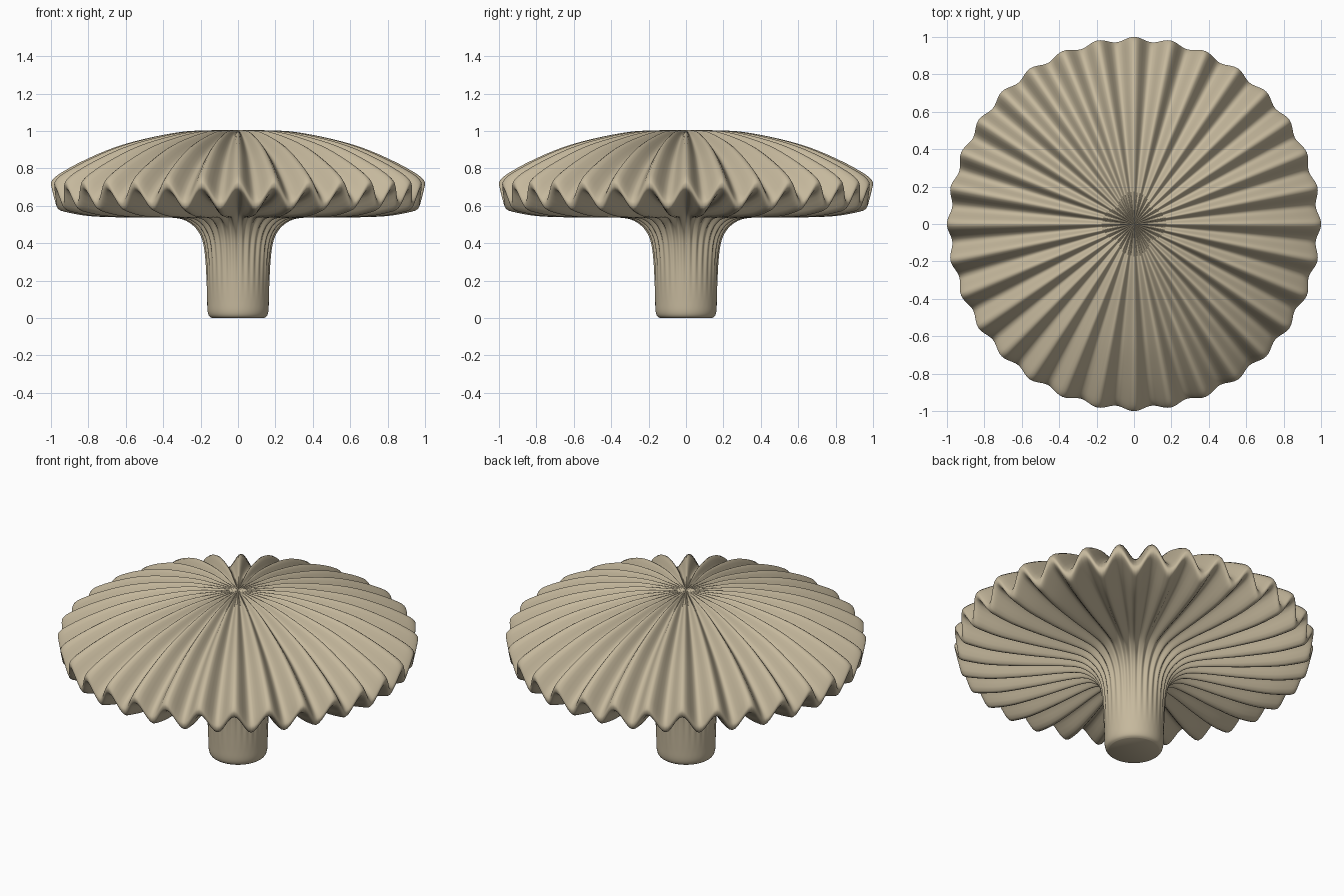
import bpy, bmesh, math

if "Cube" in bpy.data.objects:
    bpy.data.objects.remove(bpy.data.objects["Cube"])

RIBS, PER_RIB, STEPS = 32, 12, 4

# Profile from cap top to stem base: radius, height, radial wave, vertical wave
PROFILE = [
    (0.03, 1.004, 0, .002), (0.15, .996, 0, .008), (0.30, .979, 0, .017),
    (0.50, .930, 0, .028), (0.67, .872, 0, .037), (0.83, .792, .004, .046),
    (0.94, .722, .010, .052), (0.98, .685, .012, .054), (0.988, .660, .012, .054),
    (0.975, .635, .012, .054), (0.93, .617, .010, .051), (0.80, .590, .004, .045),
    (0.60, .571, 0, .033), (0.42, .561, 0, .022), (0.31, .546, -.006, .014),
    (0.25, .515, -.009, .007), (0.21, .470, -.007, .002), (0.185, .41, -.005, 0),
    (0.173, .32, -.003, 0), (0.168, .20, -.001, 0), (0.165, .10, 0, 0),
    (0.163, .04, 0, 0), (0.155, .012, 0, 0), (0.140, 0, 0, 0),
]


def smooth(points):
    """Catmull-Rom interpolation through the profile."""
    out = []
    for i in range(len(points) - 1):
        a, b, c, d = (points[min(max(i + k, 0), len(points) - 1)] for k in (-1, 0, 1, 2))
        for s in range(STEPS):
            t = s / STEPS
            out.append([.5 * (2 * q + (r - p) * t + (2 * p - 5 * q + 4 * r - w) * t * t
                              + (3 * q - p - 3 * r + w) * t ** 3)
                        for p, q, r, w in zip(a, b, c, d)])
    out.append(list(points[-1]))
    return out


# Fluted mushroom: corrugated cap flowing into the stem
bm = bmesh.new()
n = RIBS * PER_RIB
rings = []
for r, z, dr, dz in smooth(PROFILE):
    ring = []
    for i in range(n):
        a = 2 * math.pi * i / n
        w = math.cos(RIBS * a)
        rad = r + dr * w
        ring.append(bm.verts.new((rad * math.cos(a), rad * math.sin(a), max(0, z + dz * w))))
    rings.append(ring)
for up, lo in zip(rings, rings[1:]):
    for i in range(n):
        j = (i + 1) % n
        bm.faces.new((up[i], lo[i], lo[j], up[j]))
top = bm.verts.new((0, 0, 1.005))
base = bm.verts.new((0, 0, 0))
for i in range(n):
    j = (i + 1) % n
    bm.faces.new((top, rings[0][i], rings[0][j]))
    bm.faces.new((base, rings[-1][j], rings[-1][i]))
bmesh.ops.recalc_face_normals(bm, faces=bm.faces)

mesh = bpy.data.meshes.new("fluted_mushroom")
bm.to_mesh(mesh)
bm.free()
obj = bpy.data.objects.new("fluted_mushroom", mesh)
bpy.context.collection.objects.link(obj)

tan = bpy.data.materials.new("warm tan")
tan.diffuse_color = (.56, .48, .335, 1)
tan.use_nodes = True
tan.node_tree.nodes["Principled BSDF"].inputs["Base Color"].default_value = tan.diffuse_color
mesh.materials.append(tan)

bpy.context.view_layer.objects.active = obj
obj.select_set(True)
bpy.ops.object.shade_smooth_by_angle(angle=math.radians(50))
